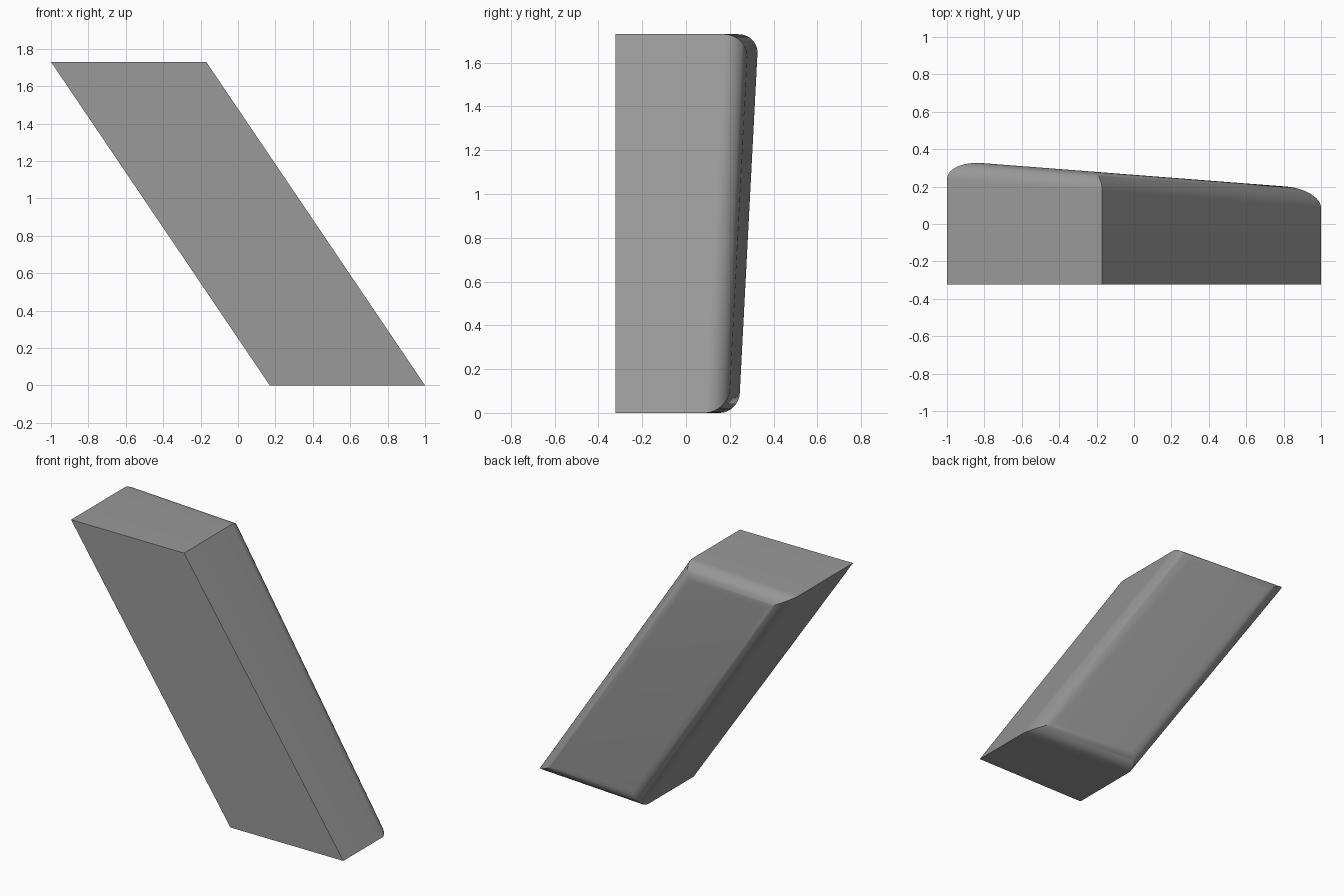
import bpy
import bmesh

if "Cube" in bpy.data.objects:
    bpy.data.objects.remove(bpy.data.objects["Cube"])

HEIGHT = 1.73      # height of the slanted block
WIDTH = 0.83       # width of its level edges
FRONT_Y = -0.323   # flat front face
RADIUS = 0.1       # rounding of the rear edges


def rear_y(x):
    """Depth of the rear face, which tapers toward the right."""
    return 0.263 - 0.077 * x


# Slanted block: a leaning parallelogram with a tapered rear face
outline = [(1 - WIDTH, 0), (1, 0), (WIDTH - 1, HEIGHT), (-1, HEIGHT)]
bm = bmesh.new()
front = [bm.verts.new((x, FRONT_Y, z)) for x, z in outline]
rear = [bm.verts.new((x, rear_y(x), z)) for x, z in outline]
bm.faces.new(front)
bm.faces.new(rear[::-1])
for i in range(4):
    j = (i + 1) % 4
    bm.faces.new((front[j], front[i], rear[i], rear[j]))
bmesh.ops.recalc_face_normals(bm, faces=bm.faces)

# Rounded edges around the rear face only
rear_edges = [e for e in bm.edges if all(v in rear for v in e.verts)]
bmesh.ops.bevel(bm, geom=rear_edges, offset=RADIUS, offset_type='OFFSET',
                segments=12, profile=0.5, affect='EDGES', clamp_overlap=True)

mesh = bpy.data.meshes.new("slanted_block")
bm.to_mesh(mesh)
bm.free()
block = bpy.data.objects.new("slanted_block", mesh)
bpy.context.collection.objects.link(block)

# Plain grey finish
grey = bpy.data.materials.new("grey")
grey.diffuse_color = (0.32, 0.32, 0.32, 1)
grey.use_nodes = True
grey.node_tree.nodes["Principled BSDF"].inputs["Base Color"].default_value = grey.diffuse_color
mesh.materials.append(grey)

# Smooth rounding, crisp flat edges
bpy.context.view_layer.objects.active = block
block.select_set(True)
bpy.ops.object.shade_smooth_by_angle(angle=0.5)
